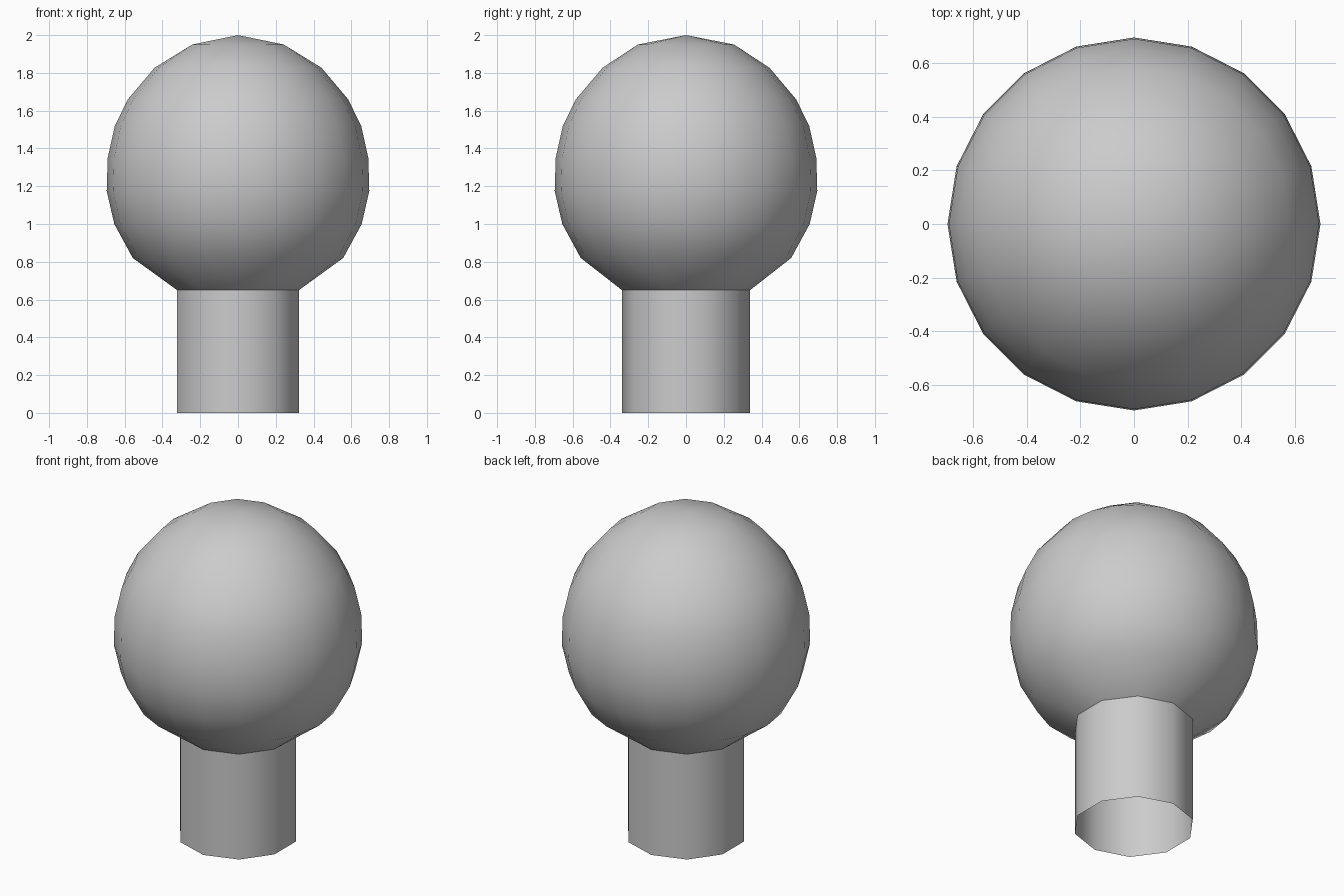
import bpy, bmesh, math

if "Cube" in bpy.data.objects:
    bpy.data.objects.remove(bpy.data.objects["Cube"])


def ring(bm, sides, r, z):
    # Ring of vertices starting on the +y axis
    return [bm.verts.new((r * math.sin(2 * math.pi * i / sides),
                          r * math.cos(2 * math.pi * i / sides), z))
            for i in range(sides)]


def bridge(bm, a, b):
    # Join two rings; b has the same number of sides as a, or half as many
    n = len(a)
    if len(b) == n:
        for i in range(n):
            j = (i + 1) % n
            bm.faces.new((a[i], a[j], b[j], b[i]))
        return
    m = len(b)
    for i in range(m):
        p, q, s = a[2 * i], a[2 * i + 1], a[(2 * i + 2) % n]
        t, u = b[i], b[(i + 1) % m]
        bm.faces.new((p, q, t))
        bm.faces.new((q, u, t))
        bm.faces.new((q, s, u))


bm = bmesh.new()

# Round globe, 20 sides
globe = [(0.557, 0.82), (0.655, 1.0), (0.695, 1.175), (0.69, 1.35),
         (0.652, 1.52), (0.583, 1.66), (0.442, 1.827)]
rings = [ring(bm, 20, r, z) for r, z in globe]
for lower, upper in zip(rings, rings[1:]):
    bridge(bm, lower, upper)

# Crown, narrowing to 10 sides and a point
crown = ring(bm, 10, 0.255, 1.95)
bridge(bm, rings[-1], crown)
tip = bm.verts.new((0, 0, 2.0))
for i in range(10):
    bm.faces.new((crown[i], crown[(i + 1) % 10], tip))

# Neck, 10 sides, open at the bottom
neck_top = ring(bm, 10, 0.339, 0.65)
bridge(bm, rings[0], neck_top)
bridge(bm, neck_top, ring(bm, 10, 0.339, 0))

bmesh.ops.recalc_face_normals(bm, faces=bm.faces)
mesh = bpy.data.meshes.new("bulb")
bm.to_mesh(mesh)
bm.free()

bulb = bpy.data.objects.new("bulb", mesh)
bpy.context.collection.objects.link(bulb)
bpy.context.view_layer.objects.active = bulb
bulb.select_set(True)
bpy.ops.object.shade_smooth_by_angle(angle=math.radians(42))
